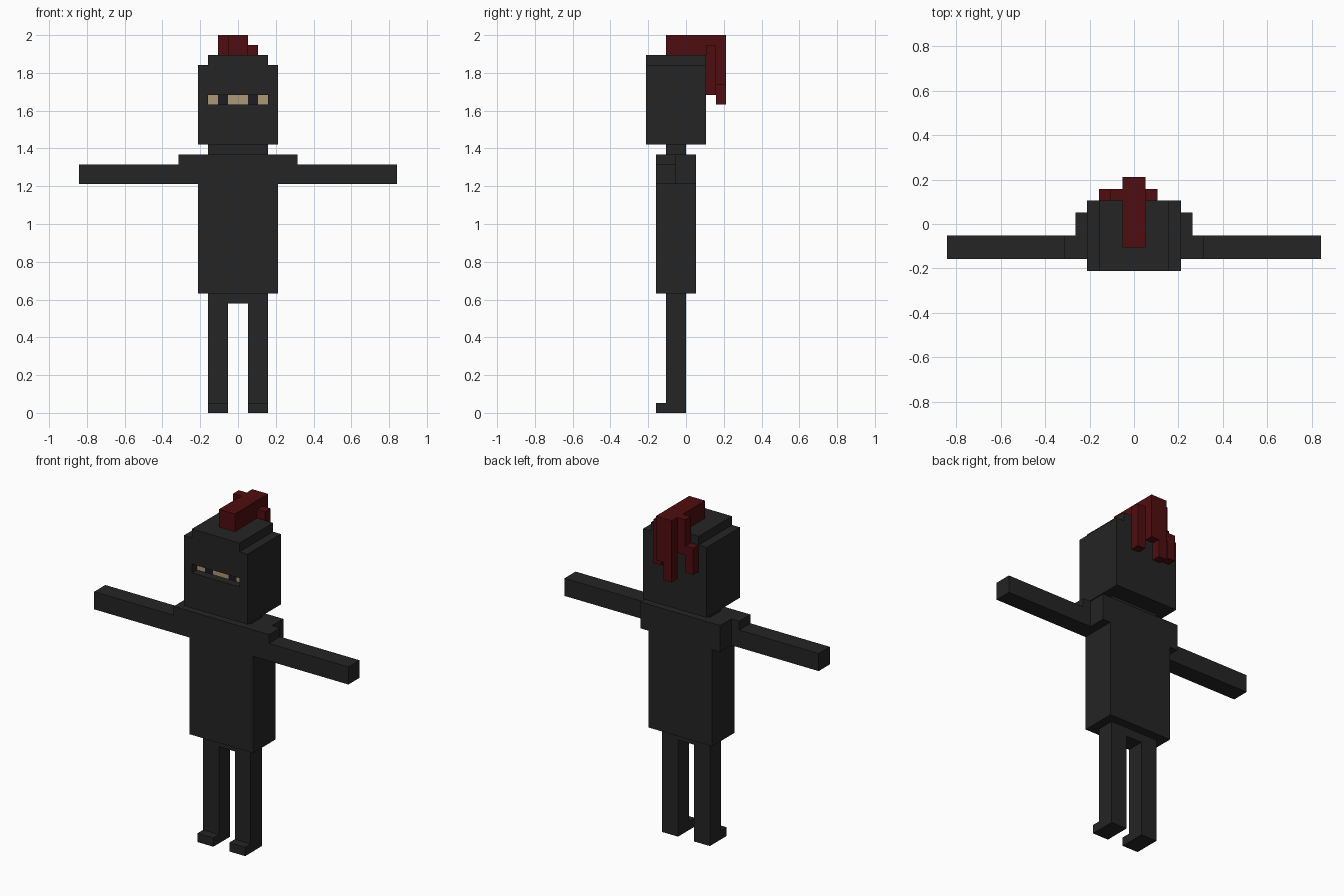
import bpy
import bmesh

if "Cube" in bpy.data.objects:
    bpy.data.objects.remove(bpy.data.objects["Cube"])

U = 1 / 19  # block size: the figure is 38 blocks tall


def material(name, rgb):
    m = bpy.data.materials.new(name)
    m.diffuse_color = (*rgb, 1)
    m.use_nodes = True
    m.node_tree.nodes["Principled BSDF"].inputs["Base Color"].default_value = m.diffuse_color
    return m


ARMOUR = material("dark armour", (0.018, 0.018, 0.018))
PLUME = material("deep red", (0.078, 0.004, 0.005))
SKIN = material("tan skin", (0.42, 0.32, 0.18))
EYE = material("dark eye", (0.012, 0.012, 0.016))


def finish(name, bm, mat):
    bmesh.ops.recalc_face_normals(bm, faces=bm.faces)
    me = bpy.data.meshes.new(name)
    bm.to_mesh(me)
    bm.free()
    me.materials.append(mat)
    ob = bpy.data.objects.new(name, me)
    bpy.context.collection.objects.link(ob)
    return ob


def box(name, x, y, z, mat):
    """Box from (min, max) ranges in blocks."""
    bm = bmesh.new()
    bmesh.ops.create_cube(bm, size=1)
    for v in bm.verts:
        v.co = [U * (r[0] if c < 0 else r[1]) for c, r in zip(v.co, (x, y, z))]
    return finish(name, bm, mat)


def slab(name, half, y, mat):
    """Symmetric front outline, given as its right half, extruded along y."""
    outline = half + [(-px, pz) for px, pz in reversed(half)]
    bm = bmesh.new()
    face = bm.faces.new([bm.verts.new((px * U, y[0] * U, pz * U)) for px, pz in outline])
    new = bmesh.ops.extrude_face_region(bm, geom=[face])["geom"]
    verts = [g for g in new if isinstance(g, bmesh.types.BMVert)]
    bmesh.ops.translate(bm, verts=verts, vec=(0, (y[1] - y[0]) * U, 0))
    return finish(name, bm, mat)


# Head with a stepped crown and a recessed visor slit
head = slab("head", [(4, 27), (4, 35), (3, 35), (3, 36)], (-4, 2), ARMOUR)
cutter = box("visor_cutter", (-3, 3), (-5, -3), (31, 32), ARMOUR)
cutter.hide_render = True
cutter.hide_viewport = True
cut = head.modifiers.new("visor_slit", 'BOOLEAN')
cut.operation = 'DIFFERENCE'
cut.solver = 'EXACT'
cut.object = cutter

# Face strip inside the slit
for i, mat in enumerate((SKIN, EYE, SKIN, SKIN, EYE, SKIN)):
    name = "eye" if mat == EYE else "face_skin"
    box(name, (i - 3, i - 2), (-3.1, -2.95), (31, 32), mat)

# Neck, torso and hips
box("neck", (-3, 3), (-2, 0), (26, 27), ARMOUR)
box("torso", (-4, 4), (-3, 1), (12, 26), ARMOUR)
box("hips", (-1, 1), (-2, 0), (11, 12), ARMOUR)

# Limbs and shoulders on both sides
for side, s in (("right", 1), ("left", -1)):
    def span(a, b):
        return tuple(sorted((a * s, b * s)))
    box(side + "_arm", span(4, 16), (-3, -1), (23, 25), ARMOUR)
    box(side + "_shoulder_cap", span(4, 6), (-3, -1), (25, 26), ARMOUR)
    box(side + "_shoulder_back", span(4, 5), (-1, 1), (23, 26), ARMOUR)
    box(side + "_leg", span(1, 3), (-2, 0), (0, 12), ARMOUR)
    box(side + "_toe", span(1, 3), (-3, -2), (0, 1), ARMOUR)

# Plume: crest over the head, then uneven strands hanging behind
box("plume_crest", (-1, 1), (-2, 4), (36, 38), PLUME)
for x, y, bottom, top in ((-1, 3, 31, 36), (0, 3, 33, 36), (1, 2, 32, 37),
                          (-2, 2, 34, 38), (-3, 2, 32, 35)):
    box("plume_strand", (x, x + 1), (y, y + 1), (bottom, top), PLUME)
